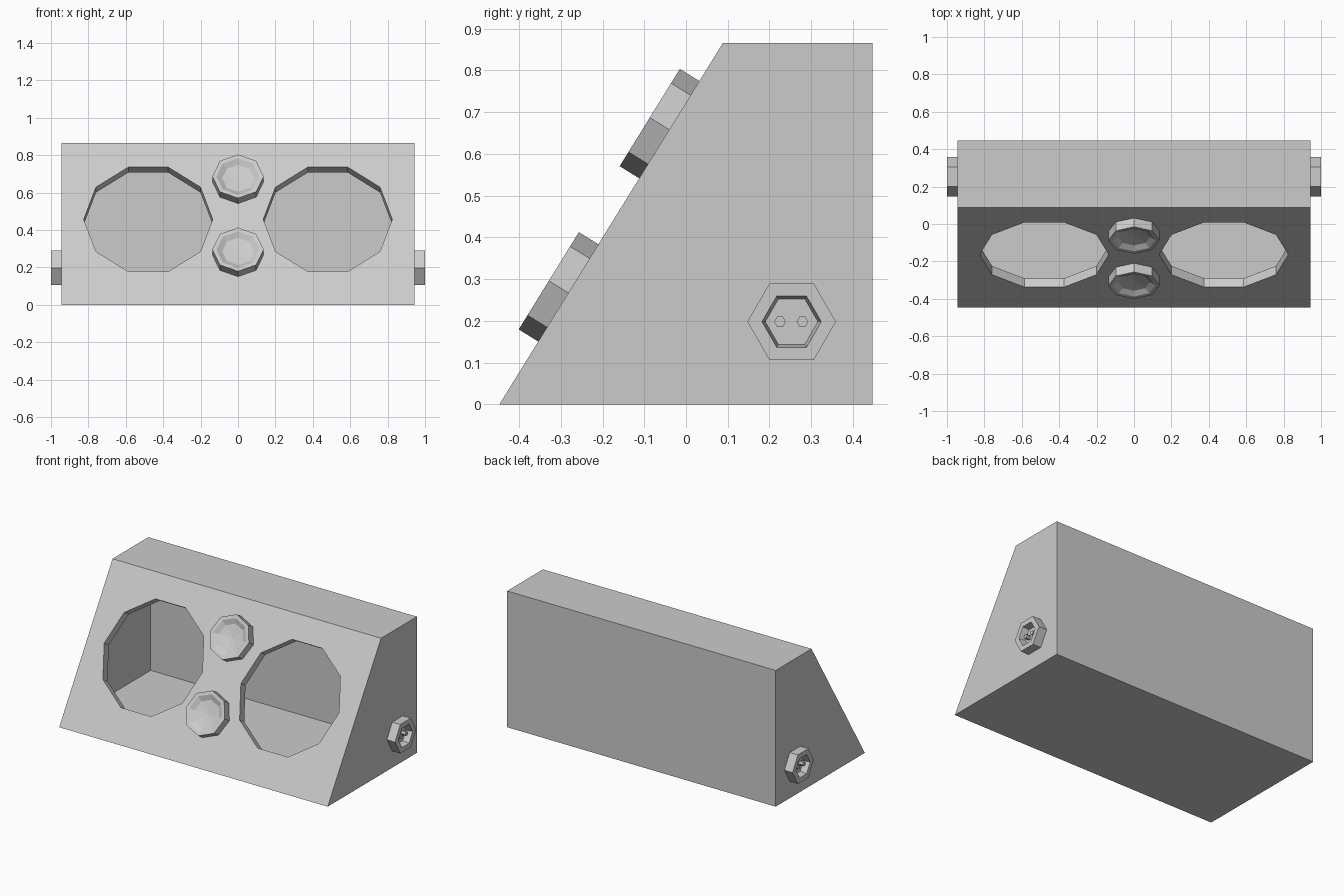
import bpy, bmesh
from math import cos, sin, tau
from mathutils import Matrix, Vector

cube = bpy.data.objects.get("Cube")
if cube:
    bpy.data.objects.remove(cube, do_unlink=True)

grey = bpy.data.materials.new("light_grey")
grey.use_nodes = True
grey.diffuse_color = (0.6, 0.6, 0.6, 1)
grey.node_tree.nodes["Principled BSDF"].inputs["Base Color"].default_value = grey.diffuse_color

HALF, DEPTH, TOP, RIDGE, WALL = 0.943, 0.447, 0.865, 0.088, 0.055


def finish(bm, name):
    bmesh.ops.recalc_face_normals(bm, faces=bm.faces)
    mesh = bpy.data.meshes.new(name)
    bm.to_mesh(mesh)
    bm.free()
    mesh.materials.append(grey)
    obj = bpy.data.objects.new(name, mesh)
    bpy.context.collection.objects.link(obj)
    return obj


def extrude_profile(name, profile, half):
    """Prism along x from a (y, z) outline."""
    bm = bmesh.new()
    face = bm.faces.new([bm.verts.new((-half, y, z)) for y, z in profile])
    new = bmesh.ops.extrude_face_region(bm, geom=[face])["geom"]
    bmesh.ops.translate(bm, vec=(2 * half, 0, 0),
                        verts=[g for g in new if isinstance(g, bmesh.types.BMVert)])
    return finish(bm, name)


def turned(name, sides, rings, frame):
    """Low-poly turned part: (radius, height) rings, closed at both ends."""
    bm = bmesh.new()
    loops = []
    for r, h in rings:
        loops.append([bm.verts.new(frame @ Vector((r * cos(tau * i / sides),
                                                   r * sin(tau * i / sides), h)))
                      for i in range(sides)])
    for a, b in zip(loops, loops[1:]):
        for i in range(sides):
            j = (i + 1) % sides
            bm.faces.new((a[i], a[j], b[j], b[i]))
    bm.faces.new(loops[0][::-1])
    bm.faces.new(loops[-1])
    bmesh.ops.remove_doubles(bm, verts=bm.verts, dist=0.0001)
    return finish(bm, name)


def frame_at(origin, u, v):
    u, v = Vector(u).normalized(), Vector(v).normalized()
    return Matrix.Translation(origin) @ Matrix((u, v, u.cross(v))).transposed().to_4x4()


def cut(target, cutter):
    cutter.hide_render = True
    mod = target.modifiers.new("cut", "BOOLEAN")
    mod.operation, mod.solver, mod.object = "DIFFERENCE", "EXACT", cutter
    with bpy.context.temp_override(object=target, active_object=target):
        bpy.ops.object.modifier_apply(modifier=mod.name)
    bpy.data.objects.remove(cutter, do_unlink=True)


# Sloping front panel
slope = Vector((0, RIDGE + DEPTH, TOP))
lean = slope.y / slope.z


def panel_frame(x, z):
    return frame_at((x, -DEPTH + lean * z, z), (1, 0, 0), slope)


# Hollow cabinet
cabinet = extrude_profile("cabinet", [(-DEPTH, 0), (DEPTH, 0), (DEPTH, TOP), (RIDGE, TOP)], HALF)
inset = WALL * slope.length / slope.z - DEPTH
low, high = WALL, TOP - WALL
cut(cabinet, extrude_profile("cavity", [(inset + lean * low, low), (DEPTH - WALL, low),
                                        (DEPTH - WALL, high), (inset + lean * high, high)],
                             HALF - WALL))

# Two large round openings
for x in (-0.48, 0.48):
    cut(cabinet, turned("opening", 10, [(0.345, -0.08), (0.345, 0.05)], panel_frame(x, 0.457)))

# Small dished drivers between the openings
for name, z in (("upper_small_driver", 0.658), ("lower_small_driver", 0.267)):
    turned(name, 8, [(0.137, 0), (0.137, 0.055), (0.115, 0.053), (0.085, 0.035), (0, 0.025)],
           panel_frame(0, z))

# Sockets with two pins on each side
for side, s in (("left", 1), ("right", -1)):
    def socket_frame(y):
        return frame_at((s * HALF, y, 0.198), (0, s, 0), (0, 0, 1))
    turned(side + "_socket", 6, [(0.106, 0), (0.106, 0.057), (0.071, 0.057), (0.063, 0.015)],
           socket_frame(0.253))
    for label, y in (("front", 0.225), ("back", 0.279)):
        turned(f"{side}_{label}_pin", 6, [(0.014, 0.01), (0.014, 0.045)], socket_frame(y))
